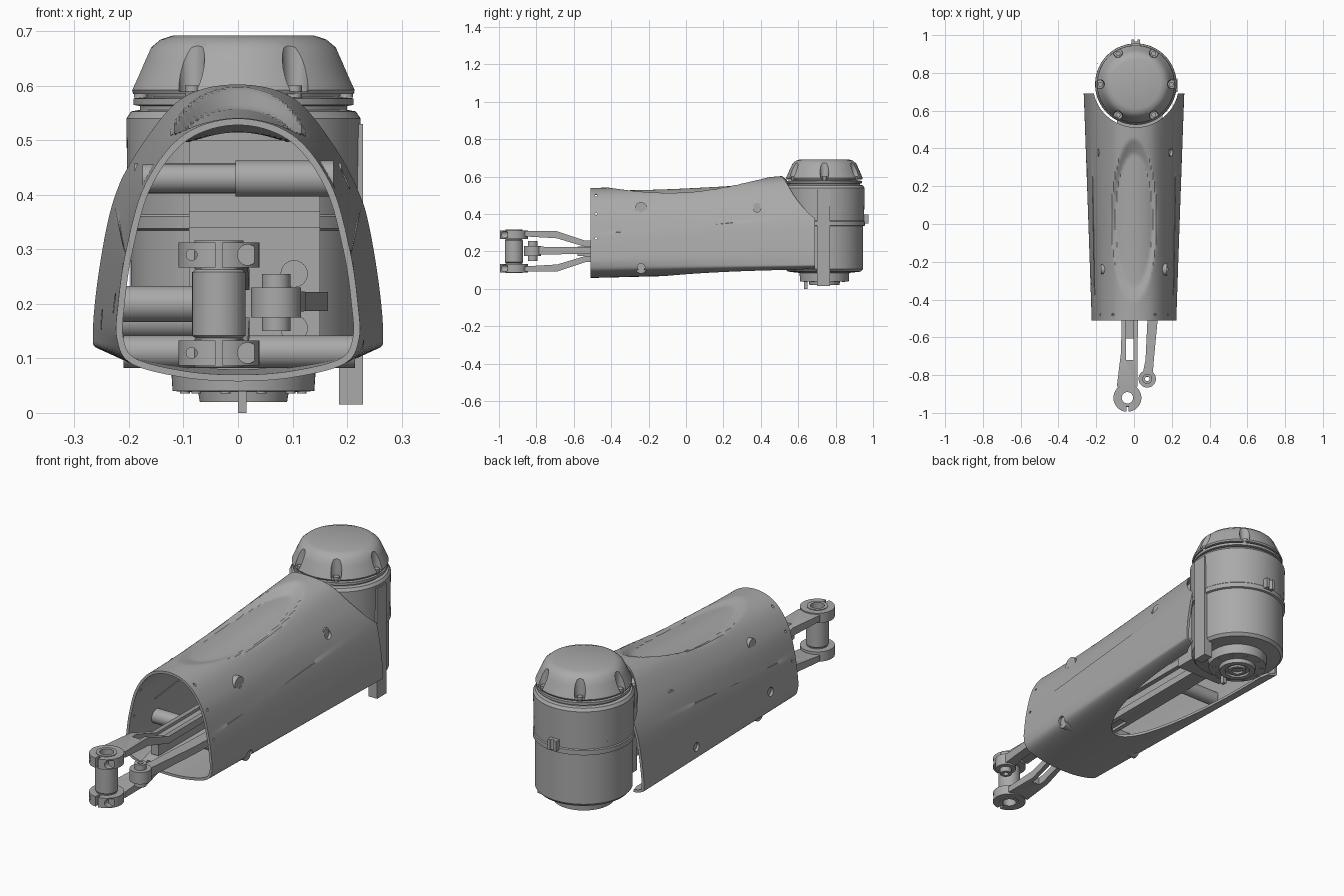
import bpy, bmesh, math
from mathutils import Matrix, Vector

if "Cube" in bpy.data.objects:
    bpy.data.objects.remove(bpy.data.objects["Cube"])

grey = bpy.data.materials.new("machined_grey")
grey.use_nodes = True
grey.diffuse_color = (0.4, 0.4, 0.4, 1)
grey.node_tree.nodes["Principled BSDF"].inputs["Base Color"].default_value = (0.4, 0.4, 0.4, 1)
MOTOR = Vector((0.01, 0.74, 0))
EYE = Vector((-0.035, -0.92, 0))
ROD_EYE = Vector((0.07, -0.82, 0))


def finish(name, bm):
    bmesh.ops.recalc_face_normals(bm, faces=bm.faces)
    mesh = bpy.data.meshes.new(name)
    bm.to_mesh(mesh)
    bm.free()
    mesh.materials.append(grey)
    obj = bpy.data.objects.new(name, mesh)
    bpy.context.collection.objects.link(obj)
    return obj


def bake(obj):
    deps = bpy.context.evaluated_depsgraph_get()
    mesh = bpy.data.meshes.new_from_object(obj.evaluated_get(deps))
    obj.modifiers.clear()
    obj.data = mesh


def cut(obj, *cutters):
    for c in cutters:
        m = obj.modifiers.new("cut", "BOOLEAN")
        m.operation, m.solver, m.object = "DIFFERENCE", "EXACT", c
        bake(obj)
        bpy.data.objects.remove(c)


def add_cyl(bm, centre, r, length, axis="Z", r2=None, segs=40):
    turn = {"Z": Matrix(), "X": Matrix.Rotation(math.pi / 2, 4, "Y"),
            "Y": Matrix.Rotation(math.pi / 2, 4, "X")}[axis]
    bmesh.ops.create_cone(bm, cap_ends=True, segments=segs, radius1=r, radius2=r2 or r,
                          depth=length, matrix=Matrix.Translation(centre) @ turn)


def add_box(bm, lo, hi):
    lo, hi = Vector(lo), Vector(hi)
    bmesh.ops.create_cube(bm, size=1, matrix=Matrix.Translation((lo + hi) / 2)
                          @ Matrix.Diagonal((*(hi - lo), 1)))


def cylinder(name, *args, **kw):
    bm = bmesh.new()
    add_cyl(bm, *args, **kw)
    return finish(name, bm)


def box(name, lo, hi):
    bm = bmesh.new()
    add_box(bm, lo, hi)
    return finish(name, bm)


def lathe(name, profile, centre, segs=96):
    bm = bmesh.new()
    vs = [bm.verts.new((r, 0, z)) for r, z in profile]
    es = [bm.edges.new(p) for p in zip(vs, vs[1:])]
    bmesh.ops.spin(bm, geom=vs + es, axis=(0, 0, 1), cent=(0, 0, 0), angle=math.tau, steps=segs)
    bmesh.ops.remove_doubles(bm, verts=bm.verts, dist=0.0001)
    bmesh.ops.translate(bm, verts=bm.verts, vec=centre)
    return finish(name, bm)


def bar_loft(name, sections):
    """Rectangular bar through sections (y, x centre, half width, z low, z high)."""
    bm = bmesh.new()
    rings = [[bm.verts.new(p) for p in ((x - w, y, a), (x + w, y, a), (x + w, y, b), (x - w, y, b))]
             for y, x, w, a, b in sections]
    for r, s in zip(rings, rings[1:]):
        for i in range(4):
            bm.faces.new((r[i], r[i - 1], s[i - 1], s[i]))
    bm.faces.new(rings[0])
    bm.faces.new(rings[-1])
    return finish(name, bm)


def smooth_curve(pts, n):
    """Catmull-Rom through a half profile that is mirrored at both ends."""
    p = [Vector(q) for q in pts]
    flip = lambda v: Vector((-v.x, v.y))
    p = [flip(p[1])] + p + [flip(p[-2])]
    out = []
    for a, b, c, d in zip(p, p[1:], p[2:], p[3:]):
        for i in range(n):
            t = i / n
            out.append(0.5 * (2 * b + (c - a) * t + (2 * a - 5 * b + 4 * c - d) * t**2
                              + (3 * b - a - 3 * c + d) * t**3))
    return out + [p[-2]]


# Shell: loft between a small front arch and a larger back arch, with a dished top
front = smooth_curve([(0, .54), (.1, .51), (.17, .42), (.205, .3), (.22, .2),
                      (.222, .135), (.195, .09), (.1, .065), (0, .058)], 10)
back = smooth_curve([(0, .615), (.1, .59), (.175, .5), (.225, .4), (.252, .28),
                     (.266, .15), (.25, .115), (.14, .097), (0, .088)], 10)
bm = bmesh.new()
rings = []
ROWS = 90
for k in range(ROWS + 1):
    t = k / ROWS
    y = -0.51 + 1.2 * t
    half = []
    for f, b in zip(front, back):
        x = f.x + (b.x - f.x) * t
        z = f.y + (b.y - f.y) * (t * t * (2 - t) if f.y > 0.3 else t)
        r = math.hypot(x / 0.12, (y - 0.02) / 0.43)
        if f.y > 0.4 and r < 1:
            z -= (0.012 + 0.03 * t) * min(1, (1 - r) / 0.18)
        half.append((x, y, z))
    loop = half + [(-x, y, z) for x, y, z in half[-2:0:-1]]
    rings.append([bm.verts.new(p) for p in loop])
for r, s in zip(rings, rings[1:]):
    for i in range(len(r)):
        bm.faces.new((r[i], r[i - 1], s[i - 1], s[i]))
shell = finish("arm_shell", bm)
wall = shell.modifiers.new("wall", "SOLIDIFY")
wall.thickness, wall.offset = 0.012, -1
bake(shell)

# Shell cut-outs: motor clearance with screw holes, then the oval opening underneath
bm = bmesh.new()
add_cyl(bm, MOTOR + Vector((0, 0, .4)), 0.228, 1, segs=96)
for side, y, z in ((1, -.24, .43), (1, .38, .43), (1, -.24, .115), (-1, -.3, .2), (-1, .28, .17)):
    add_cyl(bm, (side * 0.22, y, z), 0.02, 0.14, "X", segs=24)
for side in (1, -1):
    for z in (.27, .4, .5):
        add_cyl(bm, (side * 0.17, -.48, z), 0.006, 0.16, "X", segs=12)
clearance = finish("clearance_cutter", bm)
bm = bmesh.new()
add_cyl(bm, (0, 0, 0), 1, 0.3, segs=96)
bmesh.ops.transform(bm, matrix=Matrix.Translation((0, .6, .0)) @ Matrix.Diagonal((.2, .72, 1, 1)),
                    verts=bm.verts)
cut(shell, clearance, finish("opening_cutter", bm))

# Cross bars that carry the shell
for name, x0, x1, y, z, r in (("upper_front_bar", -.175, -.005, -.24, .43, .026),
                              ("upper_front_sleeve", -.005, .175, -.24, .43, .033),
                              ("upper_back_bar", -.19, .19, .38, .43, .028),
                              ("lower_front_bar", -.21, .215, -.24, .112, .03),
                              ("side_bar", -.215, -.06, -.3, .2, .033),
                              ("side_back_bar", -.235, -.06, .28, .17, .033)):
    cylinder(name, ((x0 + x1) / 2, y, z), r, x1 - x0, "X")

# Motor housing and the stepped output below it
lathe("motor_body", [(0, .03), (.025, .03), (.025, .02), (.04, .02), (.04, .03), (.055, .03), (.055, .02),
                     (.08, .02), (.083, .038), (.13, .04), (.133, .085), (.195, .092), (.207, .105),
                     (.207, .335), (.216, .338), (.216, .36), (.212, .364), (.215, .54), (.206, .553),
                     (.19, .556), (.19, .563), (.202, .565), (.202, .577), (.17, .58), (0, .58)], MOTOR)
cap = lathe("motor_cap", [(0, .575), (.175, .575), (.178, .585), (.202, .585), (.205, .592), (.182, .645),
                          (.17, .67), (.152, .685), (.13, .692), (0, .692)], MOTOR)
bm = bmesh.new()
for i in range(6):
    d = Vector((math.cos(i * math.pi / 3), math.sin(i * math.pi / 3), 0))
    add_cyl(bm, MOTOR + d * 0.192 + Vector((0, 0, .645)), 0.022, 0.11, r2=0.027, segs=24)
    cylinder("cap_screw", MOTOR + d * 0.188 + Vector((0, 0, .59)), 0.013, 0.022, segs=20)
cut(cap, finish("cap_groove_cutter", bm))
for i in range(10):
    a = i * math.tau / 10
    cylinder("output_bolt", MOTOR + Vector((.107 * math.cos(a), .107 * math.sin(a), .04)), 0.009, 0.008, segs=16)

# Motor ears, side strip, locating pin and the block facing the shell
for deg in (30, 90, 150):
    d = Vector((math.cos(math.radians(deg)), math.sin(math.radians(deg)), 0))
    bm = bmesh.new()
    add_box(bm, (.19, -.022, .35), (.236, .022, .398))
    add_cyl(bm, (.234, 0, .374), .018, .048, segs=24)
    bmesh.ops.transform(bm, verts=bm.verts,
                        matrix=Matrix.Translation(MOTOR) @ Matrix.Rotation(math.radians(deg), 4, "Z"))
    ear = finish("motor_ear", bm)
    cut(ear, cylinder("ear_cutter", MOTOR + d * .234 + Vector((0, 0, .374)), .009, .1, segs=16))
box("motor_side_strip", (.185, .70, .015), (.229, .77, .53))
box("locating_pin", (0, .63, 0), (.016, .65, .05))
box("motor_mount", (-.09, .49, .1), (.15, .6, .5))
box("mount_ledge", (-.09, .42, .34), (.15, .5, .37))
for z in (.155, .255):
    cylinder("mount_screw", (.103, .485, z), .025, .03, "Y", segs=24)

# Forked link: two mirrored arms about z = 0.2, with eyes and a bush
for name, s in (("upper", 1), ("lower", -1)):
    h = lambda y, x, w, a, b: (y, x, w, .2 + s * a, .2 + s * b)
    arm = bar_loft(name + "_fork_arm", [h(-.86, -.036, .055, .08, .108), h(-.69, -.026, .044, .07, .108),
                                        h(-.54, -.022, .043, .025, .058), h(.5, -.02, .04, .025, .058)])
    cut(arm, box("slot_cutter", (-.042, -.72, .2 + min(s * .045, s * .13)), (-.002, -.1, .2 + max(s * .045, s * .13))))
    eye = cylinder(name + "_fork_eye", EYE + Vector((0, 0, .2 + s * .09)), .074, .046, segs=64)
    z = .2 + s * .09
    cut(eye, cylinder("bore_cutter", EYE + Vector((0, 0, z)), .032, .2),
        box("split_cutter", (-.041, -1.1, z - .1), (-.029, -.93, z + .1)),
        cylinder("clamp_hole_cutter", (-.085, -.97, z), .01, .1, "Y", segs=20),
        cylinder("clamp_recess_cutter", (.018, -1.0, z), .019, .09, "Y", segs=24))
    lathe(name + "_eye_rim", [(.03, z - .026), (.045, z - .026), (.045, z + .026), (.03, z + .026),
                              (.03, z - .026)], EYE, 48)
lathe("fork_bush", [(.03, .11), (.043, .11), (.043, .137), (.049, .142), (.049, .258), (.043, .263),
                    (.043, .29), (.03, .29), (.03, .11)], EYE, 64)
bar_loft("fork_web", [(-.58, -.024, .02, .175, .225), (.5, -.02, .02, .175, .225)])

# Slim push rod beside the fork
bar_loft("push_rod", [(-.81, .07, .028, .182, .226), (-.72, .083, .022, .184, .224),
                      (-.51, .098, .027, .187, .222), (.1, .125, .025, .187, .222), (.5, .14, .025, .187, .222)])
lathe("push_rod_eye", [(.022, .175), (.046, .175), (.046, .23), (.022, .23), (.022, .175)], ROD_EYE, 48)
lathe("push_rod_pin", [(.012, .15), (.026, .15), (.026, .255), (.012, .255), (.012, .15)], ROD_EYE, 40)

# Smooth round surfaces while keeping machined edges crisp
for obj in bpy.context.collection.objects:
    if obj.type == "MESH" and grey.name in obj.data.materials:
        obj.data.shade_smooth()
        obj.data.set_sharp_from_angle(angle=math.radians(30))
